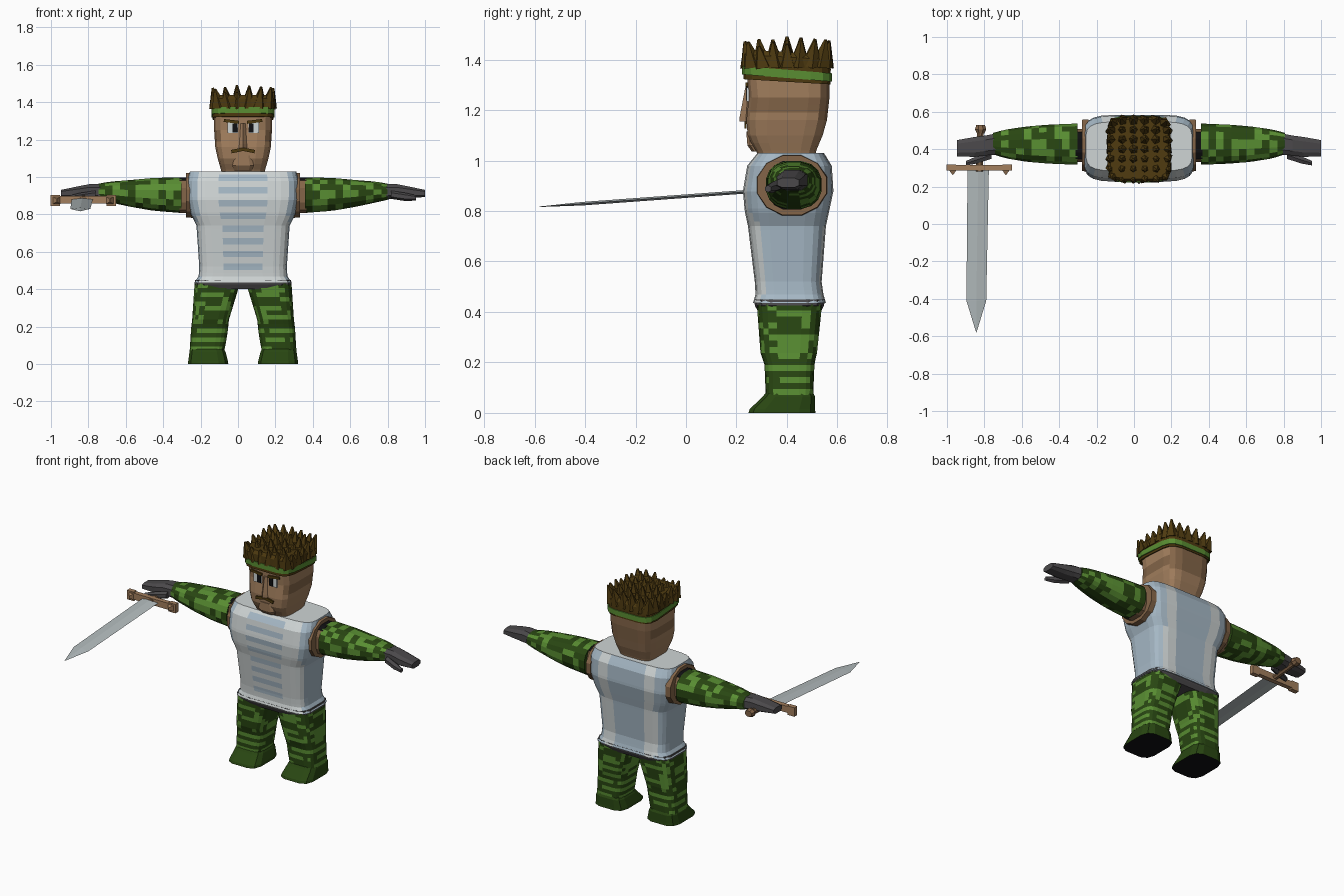
import bpy, bmesh, math, random
from mathutils import Matrix, Vector

random.seed(4)
if "Cube" in bpy.data.objects:
    bpy.data.objects.remove(bpy.data.objects["Cube"])

CX = 0.027   # body centre line
COLOURS = {
    "dark green": (0.022, 0.062, 0.006), "light green": (0.1, 0.27, 0.032),
    "shirt white": (0.62, 0.66, 0.66), "shirt blue": (0.38, 0.48, 0.56),
    "skin": (0.36, 0.21, 0.11), "shaded skin": (0.23, 0.13, 0.065),
    "hair brown": (0.075, 0.042, 0.005), "glove grey": (0.07, 0.066, 0.07),
    "black": (0.005, 0.005, 0.006), "blade grey": (0.45, 0.5, 0.51),
}
MATS = {}
for label, rgb in COLOURS.items():
    m = bpy.data.materials.new(label)
    m.use_nodes = True
    m.diffuse_color = (*rgb, 1)
    m.node_tree.nodes["Principled BSDF"].inputs["Base Color"].default_value = (*rgb, 1)
    MATS[label] = m


def finish(name, bm, paint):
    """paint is a colour name, or a rule taking face centre and normal"""
    bmesh.ops.recalc_face_normals(bm, faces=bm.faces)
    bm.normal_update()
    used = []
    for f in bm.faces:
        c = paint if isinstance(paint, str) else paint(f.calc_center_median(), f.normal)
        if c not in used:
            used.append(c)
        f.material_index = used.index(c)
    me = bpy.data.meshes.new(name)
    bm.to_mesh(me)
    bm.free()
    for c in used:
        me.materials.append(MATS[c])
    ob = bpy.data.objects.new(name, me)
    bpy.context.collection.objects.link(ob)
    return ob


def resample(stations, n):
    out = []
    for k in range(n + 1):
        t = stations[0][0] + (stations[-1][0] - stations[0][0]) * k / n
        for a, b in zip(stations, stations[1:]):
            if a[0] <= t <= b[0] + 1e-6:
                w = (t - a[0]) / (b[0] - a[0])
                out.append([p + (q - p) * w for p, q in zip(a, b)])
                break
    return out


def loft(name, axis, stations, paint, seg=8, power=2, rows=0, phase=0.5, side=1, tilt=0):
    """Rounded-box sections (position, centre pair, half-size pair) along an axis"""
    if rows:
        stations = resample(stations, rows)
    bm = bmesh.new()
    rings = []
    for t, c1, c2, h1, h2 in stations:
        ring = []
        for k in range(seg):
            a = 2 * math.pi * (k + phase) / seg
            u, v = (math.copysign(abs(w) ** (2 / power), w) for w in (math.cos(a), math.sin(a)))
            p, q = c1 + h1 * u, c2 + h2 * v
            x, y, z = {"x": (t, p, q), "y": (p, t, q), "z": (p, q, t)}[axis]
            ring.append(bm.verts.new((CX + side * x, y, z - tilt * (y - 0.4))))
        rings.append(ring)
    for r, s in zip(rings, rings[1:]):
        for k in range(seg):
            bm.faces.new((r[k], r[k - 1], s[k - 1], s[k]))
    bm.faces.new(rings[0])
    bm.faces.new(rings[-1])
    return finish(name, bm, paint)


def box(name, centre, size, colour, roll=0):
    bm = bmesh.new()
    x, y, z = centre
    mat = (Matrix.Translation((CX + x, y, z)) @ Matrix.Rotation(roll, 4, "Y")
           @ Matrix.Diagonal((*size, 1)))
    bmesh.ops.create_cube(bm, size=1, matrix=mat)
    return finish(name, bm, colour)


# Paint rules
def camo(c, n):
    return "light green" if random.random() < 0.43 else "dark green"


def trousers(c, n):
    if n.z < -0.9:
        return "black"
    if c.z < 0.08:
        return "dark green"
    if c.z < 0.22:
        return "light green" if int(c.z / 0.024) % 2 and random.random() < 0.8 else "dark green"
    return camo(c, n)


def shirt(c, n):
    x = abs(c.x - CX)
    if n.z > 0.8:
        return "shirt white"
    if n.y < -0.5:   # ribbed stripes on the chest
        if x < 0.06 and 0.5 < c.z < 1.02 and int(c.z / 0.034) % 2:
            return "shirt blue"
        return "shirt white" if x < 0.24 else "shirt blue"
    if n.y > 0.5:    # vertical bands on the back
        return "shirt white" if 0.1 < x < 0.19 else "shirt blue"
    return "shirt blue"


def face_paint(c, n):
    low_back = n.y > 0.5 and c.z > 1.17
    temple = abs(n.x) > 0.6 and 1.19 < c.z < 1.26
    return "shaded skin" if low_back or temple else "skin"


def stub_paint(c, n):
    return "black" if n.z > 0.5 or abs(n.x) > 0.9 else "shaded skin"


# Torso
loft("shirt", "z", [(0.435, 0, 0.41, 0.262, 0.145), (0.47, 0, 0.41, 0.238, 0.135),
     (0.52, 0, 0.405, 0.235, 0.133), (0.74, 0, 0.4, 0.25, 0.155), (0.8, 0, 0.4, 0.28, 0.168),
     (0.88, 0, 0.405, 0.298, 0.18), (0.98, 0, 0.41, 0.298, 0.168),
     (1.03, 0, 0.415, 0.285, 0.132)], shirt, seg=24, power=5, rows=35)
loft("belt", "z", [(0.4, 0, 0.41, 0.235, 0.125), (0.425, 0, 0.41, 0.262, 0.138),
     (0.45, 0, 0.41, 0.258, 0.142)], "glove grey", seg=16, power=5)

for s, side in ((1, "left"), (-1, "right")):
    # Legs and feet
    loft(side + "_leg", "z", [(0.07, 0.193, 0.41, 0.093, 0.095), (0.13, 0.185, 0.41, 0.097, 0.097),
         (0.2, 0.178, 0.41, 0.1, 0.1), (0.23, 0.175, 0.407, 0.098, 0.112),
         (0.43, 0.138, 0.41, 0.122, 0.13)], trousers, seg=20, power=4, rows=15, side=s)
    loft(side + "_foot", "z", [(0, 0.187, 0.38, 0.11, 0.135), (0.015, 0.187, 0.382, 0.108, 0.132),
         (0.065, 0.19, 0.408, 0.098, 0.105), (0.085, 0.192, 0.41, 0.09, 0.092)],
         trousers, seg=12, power=4, side=s)
    # Arms
    loft(side + "_armhole", "x", [(0.27, 0.42, 0.902, 0.145, 0.125), (0.304, 0.42, 0.902, 0.142, 0.122)],
         "shaded skin", seg=12, side=s)
    loft(side + "_upper_arm", "x", [(0.27, 0.42, 0.902, 0.09, 0.098), (0.34, 0.42, 0.902, 0.09, 0.098)],
         stub_paint, seg=12, power=3, side=s)
    loft(side + "_sleeve", "x", [(0.33, 0.427, 0.903, 0.112, 0.097), (0.48, 0.427, 0.907, 0.106, 0.089),
         (0.6, 0.427, 0.912, 0.096, 0.073), (0.72, 0.428, 0.92, 0.077, 0.055),
         (0.78, 0.43, 0.921, 0.058, 0.042)], camo, seg=16, power=2.4, rows=11, side=s)
    # Gloves
    loft(side + "_glove", "x", [(0.76, 0.428, 0.921, 0.06, 0.042), (0.82, 0.42, 0.923, 0.056, 0.041),
         (0.88, 0.412, 0.918, 0.056, 0.034), (0.973, 0.405, 0.912, 0.046, 0.02)],
         "glove grey", power=3, side=s)
    loft(side + "_thumb", "x", [(0.79, 0.37, 0.905, 0.025, 0.022), (0.87, 0.342, 0.893, 0.022, 0.022),
         (0.925, 0.325, 0.888, 0.014, 0.014)], "glove grey", seg=6, side=s)

# Head
loft("head", "z", [(1.01, 0, 0.4, 0.112, 0.11), (1.05, 0, 0.395, 0.122, 0.125),
     (1.09, 0, 0.392, 0.135, 0.148), (1.16, 0, 0.399, 0.15, 0.161),
     (1.25, 0, 0.409, 0.156, 0.161), (1.34, 0, 0.405, 0.158, 0.165)],
     face_paint, seg=16, power=4.5, rows=11)
loft("nose", "z", [(1.155, 0, 0.238, 0.022, 0.026), (1.175, 0, 0.238, 0.02, 0.025),
     (1.285, 0, 0.246, 0.013, 0.012)], "skin", seg=4, phase=0)
loft("chin", "z", [(1.035, 0, 0.29, 0.05, 0.03), (1.06, 0, 0.275, 0.06, 0.033),
     (1.115, 0, 0.262, 0.045, 0.024)], "skin", power=4)
for s, side in ((1, "left"), (-1, "right")):
    box(side + "_eye", (s * 0.056, 0.2445, 1.262), (0.056, 0.009, 0.056), "shirt white")
    box(side + "_pupil", (s * 0.044, 0.2415, 1.262), (0.026, 0.009, 0.05), "black")
    box(side + "_brow", (s * 0.062, 0.2405, 1.297), (0.082, 0.009, 0.016), "hair brown", -s * 0.12)
    box(side + "_moustache", (s * 0.03, 0.2355, 1.142), (0.066, 0.009, 0.018), "hair brown", s * 0.2)

# Hair and headband
loft("hair_cap", "z", [(1.312, 0, 0.4, 0.164, 0.174), (1.37, 0, 0.4, 0.166, 0.175),
     (1.41, 0, 0.4, 0.17, 0.174), (1.43, 0, 0.4, 0.155, 0.16)], "hair brown", seg=16, power=5, tilt=0.06)
loft("headband", "z", [(1.327, 0, 0.4, 0.17, 0.18), (1.36, 0, 0.4, 0.17, 0.18)],
     "light green", seg=16, power=5, tilt=0.08)
bm = bmesh.new()
NX, NY = 6, 7
for i in range(NX):
    for j in range(NY):
        u, v = 2 * i / (NX - 1) - 1, 2 * j / (NY - 1) - 1
        edge = max(abs(u), abs(v))
        if abs(u) + abs(v) > 1.95:
            u, v = u * 0.92, v * 0.92
        base = Vector((CX + u * 0.14, 0.4 + v * 0.145, 1.375))
        lean = Vector((u * 0.022, v * 0.022, 0.105 - 0.018 * edge + random.uniform(-0.01, 0.018)))
        mat = (Matrix.Translation(base + lean / 2) @ lean.to_track_quat("Z", "Y").to_matrix().to_4x4()
               @ Matrix.Rotation(random.uniform(0, 1.5), 4, "Z"))
        bmesh.ops.create_cone(bm, cap_ends=True, segments=5, radius1=0.042, radius2=0.006,
                              depth=lean.length, matrix=mat)
finish("hair_spikes", bm, "hair brown")

# Sword held in the right hand
SX = -0.854
loft("sword_blade", "y", [(-0.58, SX - 0.016, 0.817, 0.001, 0.001), (-0.41, SX - 0.016, 0.829, 0.053, 0.007),
     (0.29, SX - 0.006, 0.88, 0.057, 0.007)], "blade grey", seg=4, phase=0)
loft("sword_grip", "y", [(0.28, SX, 0.88, 0.02, 0.018), (0.5, SX + 0.006, 0.897, 0.018, 0.018)], "shaded skin")
loft("sword_pommel", "y", [(0.485, SX + 0.007, 0.897, 0.022, 0.02), (0.505, SX + 0.007, 0.897, 0.033, 0.028),
     (0.53, SX + 0.007, 0.898, 0.025, 0.02)], "shaded skin")
box("sword_guard", (SX, 0.3, 0.878), (0.3, 0.03, 0.042), "skin")
for s, side in ((1, "inner"), (-1, "outer")):
    box(side + "_guard_end", (SX + s * 0.15, 0.302, 0.875), (0.05, 0.03, 0.058), "skin")
    loft(side + "_guard_spike", "y", [(0.262, SX + s * 0.142, 0.875, 0.002, 0.012),
         (0.29, SX + s * 0.142, 0.875, 0.03, 0.028)], "skin", seg=4)
